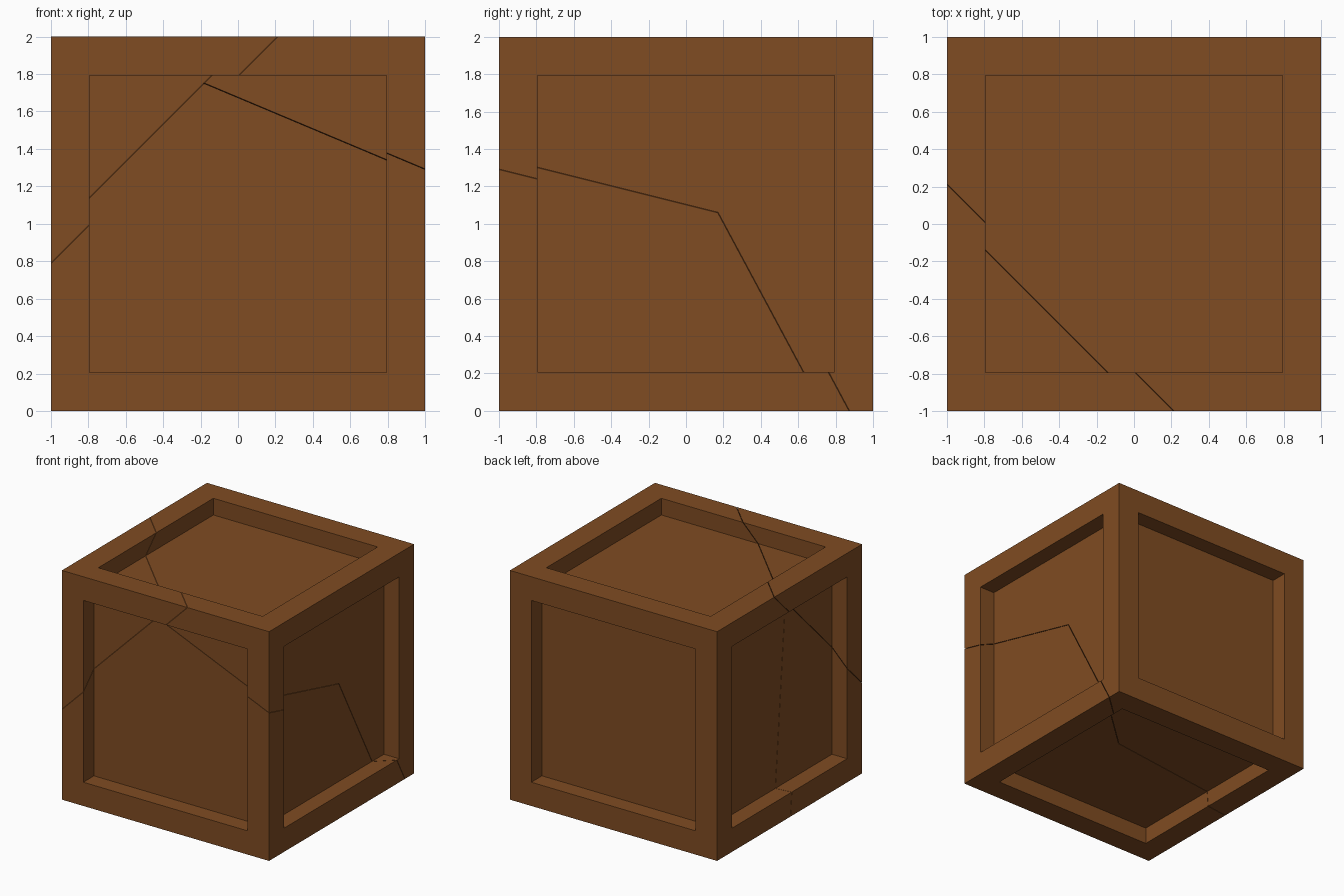
import bpy, bmesh
from mathutils import Vector

if "Cube" in bpy.data.objects:
    bpy.data.objects.remove(bpy.data.objects["Cube"])

SIZE, FRAME, DEPTH = 2.0, 0.207, 0.146
GAP = 0.003  # hairline width of the cracks

wood = bpy.data.materials.new("brown_wood")
wood.diffuse_color = (0.215, 0.072, 0.016, 1)
wood.use_nodes = True
wood.node_tree.nodes["Principled BSDF"].inputs["Base Color"].default_value = wood.diffuse_color


def to_object(bm, name):
    bmesh.ops.recalc_face_normals(bm, faces=bm.faces)
    mesh = bpy.data.meshes.new(name)
    bm.to_mesh(mesh)
    bm.free()
    mesh.materials.append(wood)
    obj = bpy.data.objects.new(name, mesh)
    bpy.context.collection.objects.link(obj)
    return obj


def crate(name):
    """Cube with a recessed panel on each of its six sides."""
    bm = bmesh.new()
    bmesh.ops.create_cube(bm, size=SIZE)
    bmesh.ops.translate(bm, verts=bm.verts, vec=(0, 0, SIZE / 2))
    bmesh.ops.recalc_face_normals(bm, faces=bm.faces)
    # inset the frame, then sink the panels straight in
    panels = list(bm.faces)
    bmesh.ops.inset_individual(bm, faces=panels, thickness=FRAME, use_even_offset=True)
    ext = bmesh.ops.extrude_discrete_faces(bm, faces=panels)
    for f in ext["faces"]:
        f.normal_update()
        n = f.normal.copy()
        for v in f.verts:
            v.co -= n * DEPTH
    return to_object(bm, name)


def cutter(name, planes, grow=0.0):
    """Large block trimmed by planes; the side against each normal stays."""
    bm = bmesh.new()
    bmesh.ops.create_cube(bm, size=7)
    for point, normal in planes:
        normal = Vector(normal).normalized()
        bmesh.ops.bisect_plane(bm, geom=bm.verts[:] + bm.edges[:] + bm.faces[:],
                               plane_co=Vector(point) + normal * grow,
                               plane_no=normal, clear_outer=True)
        bmesh.ops.holes_fill(bm, edges=[e for e in bm.edges if e.is_boundary])
    obj = to_object(bm, name)
    obj.hide_render = True
    return obj


def cut(obj, tool, operation):
    mod = obj.modifiers.new("cut", 'BOOLEAN')
    mod.object, mod.operation, mod.solver = tool, operation, 'EXACT'
    bpy.context.view_layer.objects.active = obj
    bpy.ops.object.modifier_apply(modifier=mod.name)


def crack_plane(a, b, c):
    a, b, c = Vector(a), Vector(b), Vector(c)
    n = (b - a).cross(c - a).normalized()
    return a, (n if n.y < 0 else -n)


# Crack surfaces
corner_planes = [((0, -0.79, 2), (1, 1, -1))]
lower_planes = [((0, 0, 1.46), (0.42, 0.25, 1))]
back_planes = [
    crack_plane((-0.855, -0.01, 0.2), (-0.855, -0.14, 1.69), (0.28, 0.14, 0.145)),
    crack_plane((0.855, 0.63, 0.21), (0.855, 0.19, 1.03), (0.28, 0.14, 0.145))]

corner_cut = cutter("corner_cutter", corner_planes)
corner_wide = cutter("corner_cutter_wide", corner_planes, GAP)
lower_cut = cutter("lower_cutter", lower_planes)
lower_wide = cutter("lower_cutter_wide", lower_planes, GAP)
back_cut = cutter("back_cutter", back_planes)
back_wide = cutter("back_cutter_wide", back_planes, GAP)

# Three pieces of the broken crate, still fitted together
corner = crate("crate_corner_piece")
cut(corner, corner_cut, 'INTERSECT')

lower = crate("crate_lower_front_piece")
cut(lower, lower_cut, 'INTERSECT')
cut(lower, back_wide, 'DIFFERENCE')
cut(lower, corner_wide, 'DIFFERENCE')

cut(lower_wide, back_cut, 'DIFFERENCE')
body = crate("crate_main_piece")
cut(body, corner_wide, 'DIFFERENCE')
cut(body, lower_wide, 'DIFFERENCE')

for tool in (corner_cut, corner_wide, lower_cut, lower_wide, back_cut, back_wide):
    bpy.data.objects.remove(tool)
